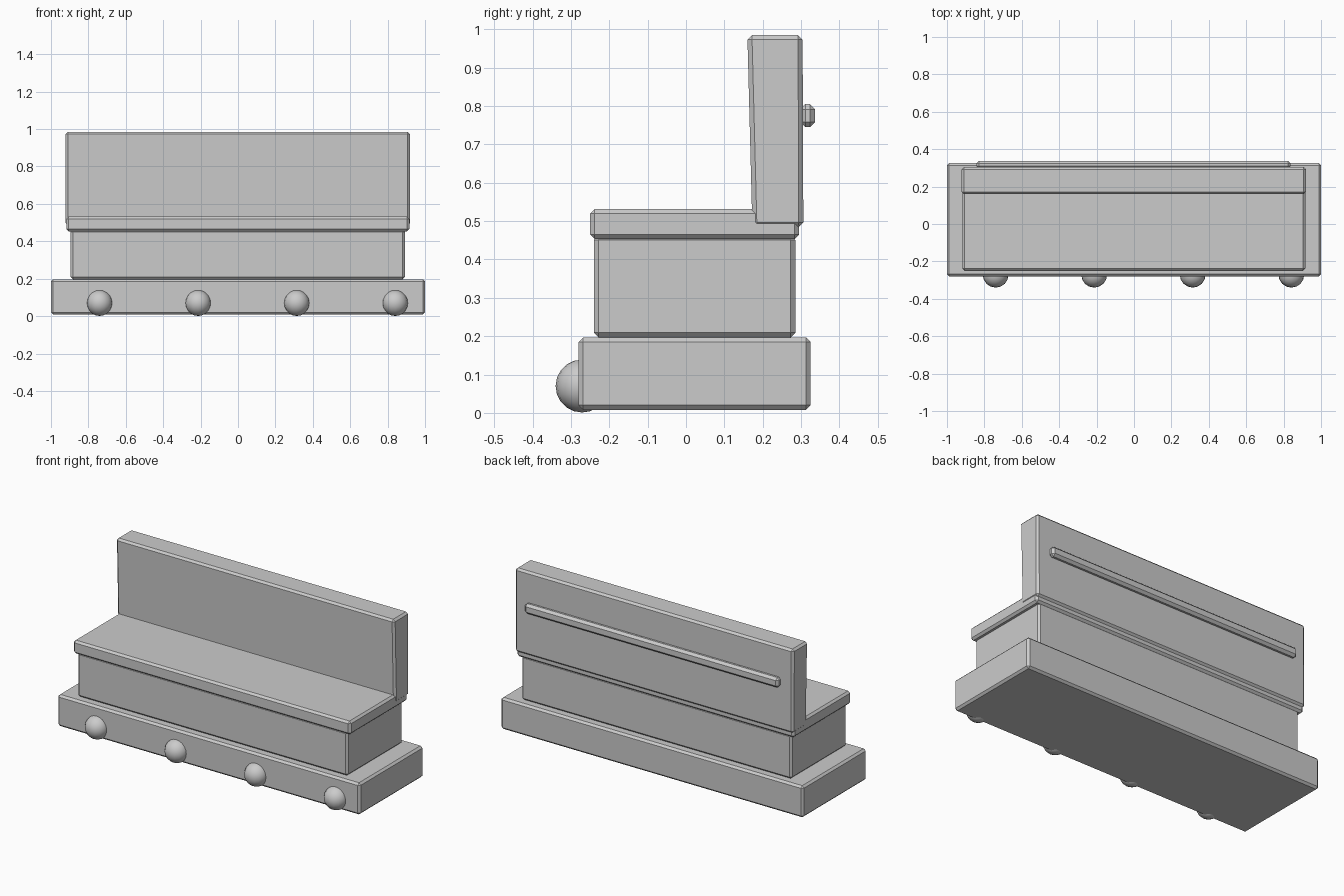
import bpy, bmesh

if "Cube" in bpy.data.objects:
    bpy.data.objects.remove(bpy.data.objects["Cube"])


def block(name, x, y, z, bevel=0.012, segments=1, top_shift=(0, 0)):
    """Bevelled box from (min, max) ranges; top_shift moves the upper front/back edges in y."""
    bm = bmesh.new()
    bmesh.ops.create_cube(bm, size=1)
    for v in bm.verts:
        sx, sy, sz = (int(c > 0) for c in v.co)
        v.co = (x[sx], y[sy] + (top_shift[sy] if sz else 0), z[sz])
    bmesh.ops.bevel(bm, geom=bm.edges[:], offset=bevel, segments=segments,
                    profile=0.5, affect='EDGES')
    bmesh.ops.recalc_face_normals(bm, faces=bm.faces[:])
    mesh = bpy.data.meshes.new(name)
    bm.to_mesh(mesh)
    bm.free()
    obj = bpy.data.objects.new(name, mesh)
    bpy.context.collection.objects.link(obj)
    return obj


# Stepped plinth and bench body
block("base", (-1.0, 1.0), (-0.28, 0.325), (0.008, 0.197))
block("body", (-0.895, 0.892), (-0.24, 0.285), (0.197, 0.463))

# Seat slab and slightly flared backrest
block("seat", (-0.918, 0.916), (-0.25, 0.295), (0.453, 0.532))
block("backrest", (-0.921, 0.919), (0.173, 0.306), (0.485, 0.985),
      top_shift=(-0.013, -0.002))

# Rail along the rear of the backrest
block("rear_rail", (-0.843, 0.838), (0.297, 0.337), (0.745, 0.805), bevel=0.014)

# Round studs across the front of the base
for i in range(4):
    bpy.ops.mesh.primitive_uv_sphere_add(segments=16, ring_count=10, radius=0.069,
                                         location=(-0.74 + 0.527 * i, -0.271, 0.07))
    stud = bpy.context.object
    stud.name = f"front_stud_{i + 1}"
    bpy.ops.object.shade_smooth_by_angle()
